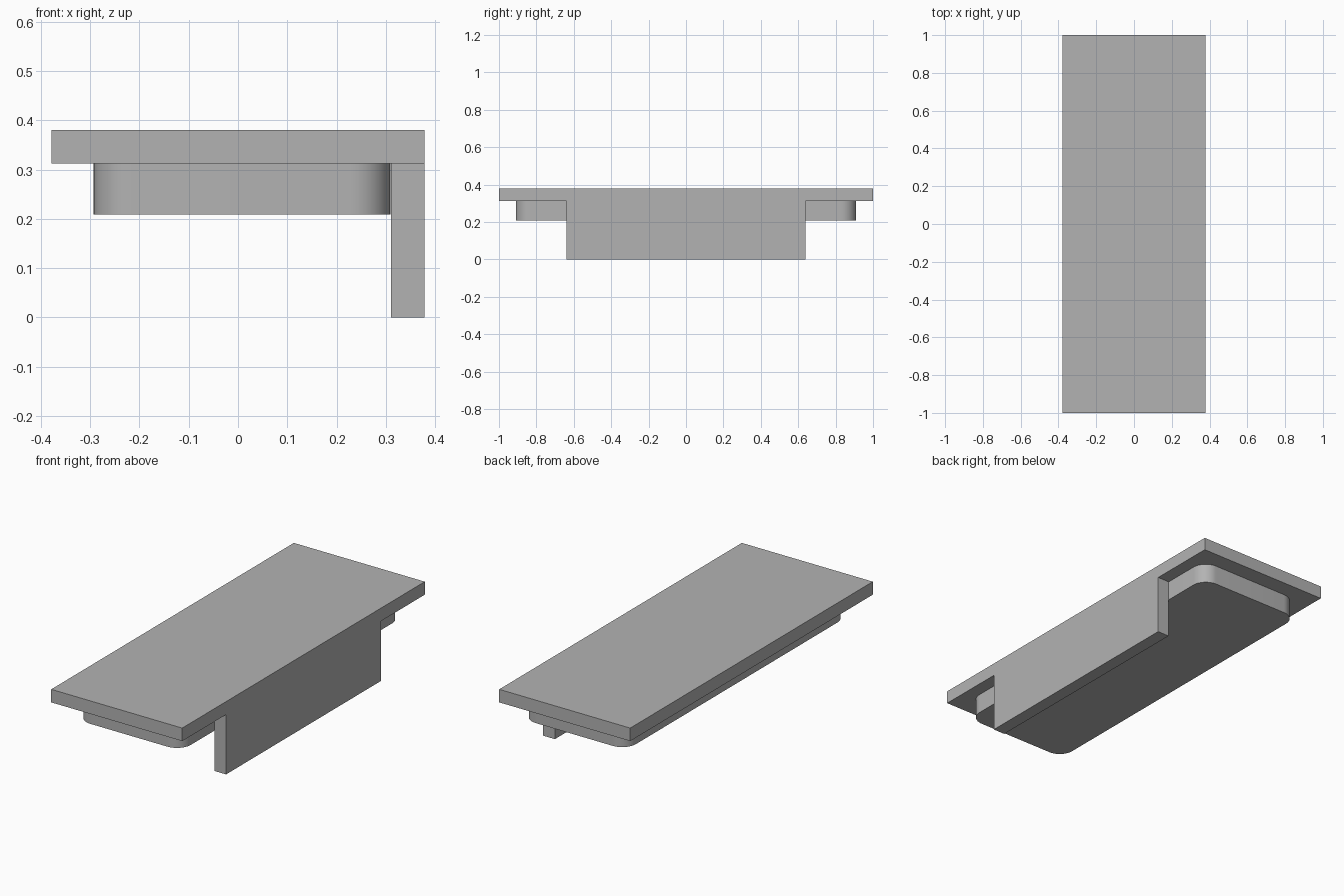
import bpy
import bmesh
import math
from mathutils import Vector

HALF_X, HALF_Y = 0.378, 1.0
TOP, UNDER = 0.38, 0.312
FLANGE_X, FLANGE_Y = 0.31, 0.638

cube = bpy.data.objects.get("Cube")
if cube:
    bpy.data.objects.remove(cube, do_unlink=True)

grey = bpy.data.materials.new("plain grey")
grey.use_nodes = True
colour = (0.45, 0.45, 0.45, 1)
grey.diffuse_color = colour
grey.node_tree.nodes["Principled BSDF"].inputs["Base Color"].default_value = colour


def add_box(bm, x0, x1, y, z0, z1):
    """Box from x0 to x1 and z0 to z1, centred on y = 0."""
    verts = bmesh.ops.create_cube(bm, size=1)["verts"]
    for v in verts:
        v.co = Vector(((x0 + x1) / 2 + v.co.x * (x1 - x0),
                       v.co.y * 2 * y,
                       (z0 + z1) / 2 + v.co.z * (z1 - z0)))


def finish(name, bm):
    bmesh.ops.recalc_face_normals(bm, faces=bm.faces[:])
    mesh = bpy.data.meshes.new(name)
    bm.to_mesh(mesh)
    bm.free()
    mesh.materials.append(grey)
    obj = bpy.data.objects.new(name, mesh)
    bpy.context.collection.objects.link(obj)
    return obj


# Cover plate with the side flange drawn down from its underside
bm = bmesh.new()
add_box(bm, -HALF_X, HALF_X, HALF_Y, UNDER, TOP)
for point, normal in (((FLANGE_X, 0, 0), (1, 0, 0)),
                      ((0, FLANGE_Y, 0), (0, 1, 0)),
                      ((0, -FLANGE_Y, 0), (0, 1, 0))):
    bmesh.ops.bisect_plane(bm, geom=bm.verts[:] + bm.edges[:] + bm.faces[:],
                           plane_co=point, plane_no=normal)
bm.normal_update()
patch = [f for f in bm.faces if f.normal.z < -0.9
         and f.calc_center_median().x > FLANGE_X
         and abs(f.calc_center_median().y) < FLANGE_Y]
new = bmesh.ops.extrude_face_region(bm, geom=patch)["geom"]
for v in new:
    if isinstance(v, bmesh.types.BMVert):
        v.co.z = 0
bmesh.ops.delete(bm, geom=[f for f in patch if f.is_valid], context="FACES")
bmesh.ops.dissolve_limit(bm, angle_limit=math.radians(1),
                         verts=bm.verts[:], edges=bm.edges[:])
finish("cover_plate_with_flange", bm)

# Inner block with rounded upright corners
bm = bmesh.new()
add_box(bm, -0.293, 0.309, 0.91, 0.209, UNDER)
upright = [e for e in bm.edges if abs(e.verts[0].co.z - e.verts[1].co.z) > 0.01]
bmesh.ops.bevel(bm, geom=upright, offset=0.08, segments=12, profile=0.5,
                affect="EDGES")
block = finish("inner_block", bm)
bpy.ops.object.select_all(action="DESELECT")
block.select_set(True)
bpy.context.view_layer.objects.active = block
bpy.ops.object.shade_smooth_by_angle(angle=math.radians(30))
